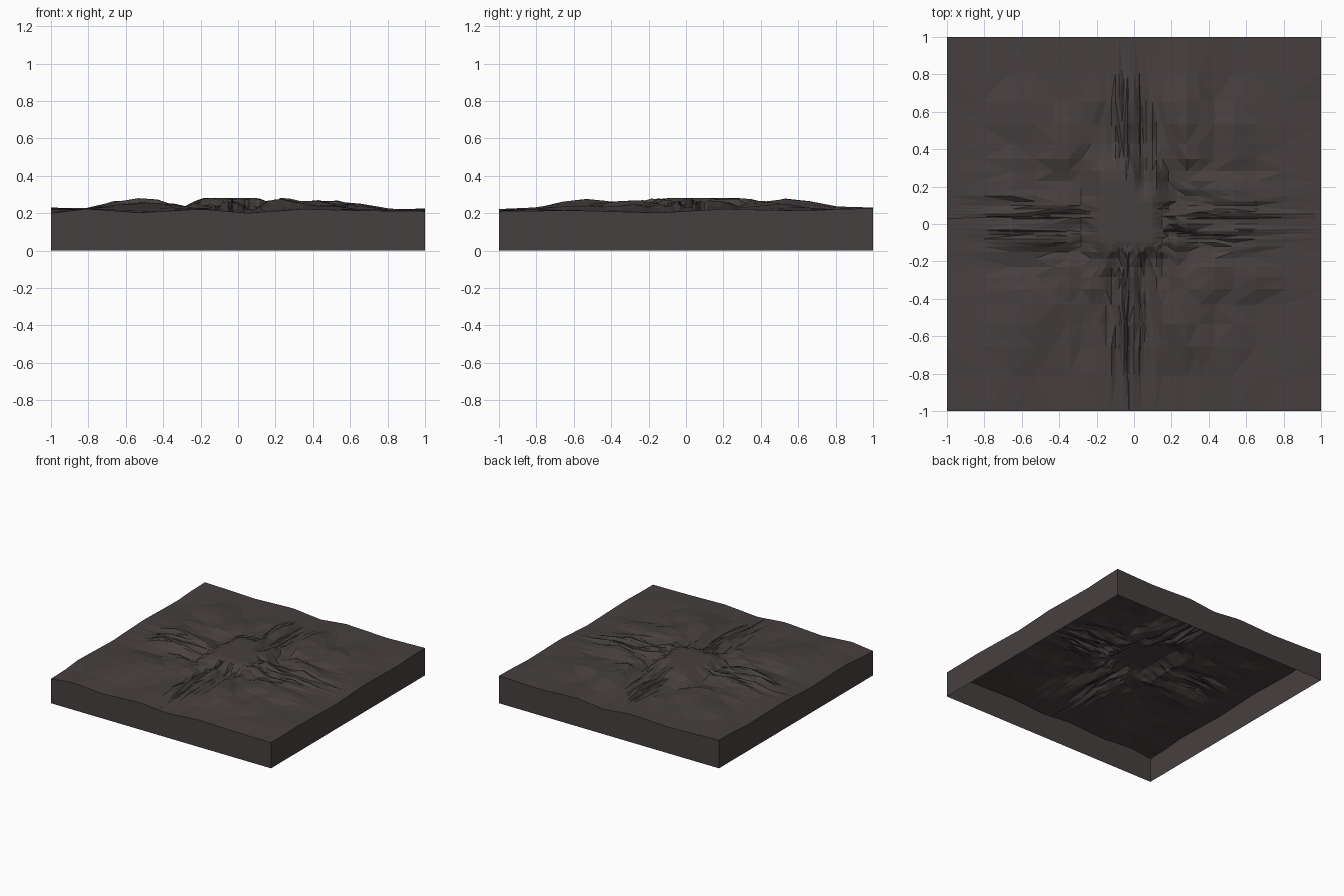
import bpy
import bmesh
from mathutils import Vector, noise

if "Cube" in bpy.data.objects:
    bpy.data.objects.remove(bpy.data.objects["Cube"], do_unlink=True)

N = 18          # grid rows from the centre to each edge
RATIO = 0.81    # rows get closer together toward the centre
FLOOR = 0.2

# Ridge heights across the width and the depth
CAP_X = [(-1, .233), (-.85, .225), (-.65, .28), (-.43, .28), (-.28, .243), (-.15, .283),
         (.1, .283), (.14, .262), (.21, .282), (.3, .28), (.4, .268), (.53, .281),
         (.65, .26), (.8, .24), (1, .228)]
CAP_Y = [(-1, .235), (-.75, .252), (-.53, .281), (-.3, .265), (-.15, .28), (.1, .283),
         (.2, .27), (.32, .28), (.42, .265), (.53, .278), (.65, .268), (.8, .248), (1, .231)]
# Heights along the four rims
FRONT = [(-1, .2), (-.8, .224), (-.53, .202), (-.2, .222), (.05, .2), (.35, .222), (.65, .214), (1, .21)]
BACK = [(-1, .23), (-.8, .224), (-.53, .216), (-.2, .23), (.05, .205), (.28, .23), (.65, .215), (1, .225)]
LEFT = [(-1, .2), (-.65, .222), (-.2, .208), (.2, .225), (.65, .215), (1, .23)]
RIGHT = [(-1, .21), (-.65, .216), (-.15, .202), (.2, .222), (.65, .212), (1, .225)]


def lookup(profile, t):
    for (a, u), (b, v) in zip(profile, profile[1:]):
        if t <= b:
            return u + (v - u) * (t - a) / (b - a)
    return profile[-1][1]


def smooth(t):
    t = max(0.0, min(1.0, t))
    return t * t * (3 - 2 * t)


def spread(i):
    return 0.0 if i == 0 else (1 if i > 0 else -1) * RATIO ** (N - abs(i))


def mix(a, b, t):
    return a + (b - a) * t


def height(i, j):
    x, y = spread(i), spread(j)
    cap = min(lookup(CAP_X, x), lookup(CAP_Y, y))
    # Rugged ground, stretched outward with the grid
    n = noise.noise(Vector((i * .31 + 5, j * .31, 2.3)))
    n += .5 * noise.noise(Vector((i * .7, j * .7 + 9, 7.1)))
    z = FLOOR + (cap - FLOOR) * max(0, min(1, .6 + .62 * n))
    # Flat summit in the middle
    far = max(abs(x + .04) / .16, abs(y - .08) / .2)
    z = mix(.281, z, smooth((far - .8) / .7))
    # Narrow gully running front to back
    gully = smooth(1 - abs(x - .06) / .07) * smooth((abs(y) - .12) / .15)
    z = mix(z, .212, .7 * gully)
    # Settle into the rims
    z = mix(z, lookup(RIGHT if x > 0 else LEFT, y), smooth((abs(x) - .6) / .4))
    return mix(z, lookup(BACK if y > 0 else FRONT, x), smooth((abs(y) - .6) / .4))


# Terrain sheet
bm = bmesh.new()
bmesh.ops.create_grid(bm, x_segments=2 * N, y_segments=2 * N, size=N)
for v in bm.verts:
    i, j = round(v.co.x), round(v.co.y)
    v.co = (spread(i), spread(j), height(i, j))
bmesh.ops.triangulate(bm, faces=bm.faces[:])

# Side walls, open underneath
rim = [e for e in bm.edges if e.is_boundary]
walls = bmesh.ops.extrude_edge_only(bm, edges=rim)["geom"]
for v in walls:
    if isinstance(v, bmesh.types.BMVert):
        v.co.z = 0
bmesh.ops.recalc_face_normals(bm, faces=bm.faces[:])
bm.normal_update()
if sum(f.normal.z * f.calc_area() for f in bm.faces) < 0:
    bmesh.ops.reverse_faces(bm, faces=bm.faces[:])

mesh = bpy.data.meshes.new("terrain_block")
bm.to_mesh(mesh)
bm.free()
block = bpy.data.objects.new("terrain_block", mesh)
bpy.context.collection.objects.link(block)

# Dark rock colour
rock = bpy.data.materials.new("dark_rock")
rock.use_nodes = True
colour = (.062, .051, .05, 1)
rock.diffuse_color = colour
rock.node_tree.nodes["Principled BSDF"].inputs["Base Color"].default_value = colour
mesh.materials.append(rock)
